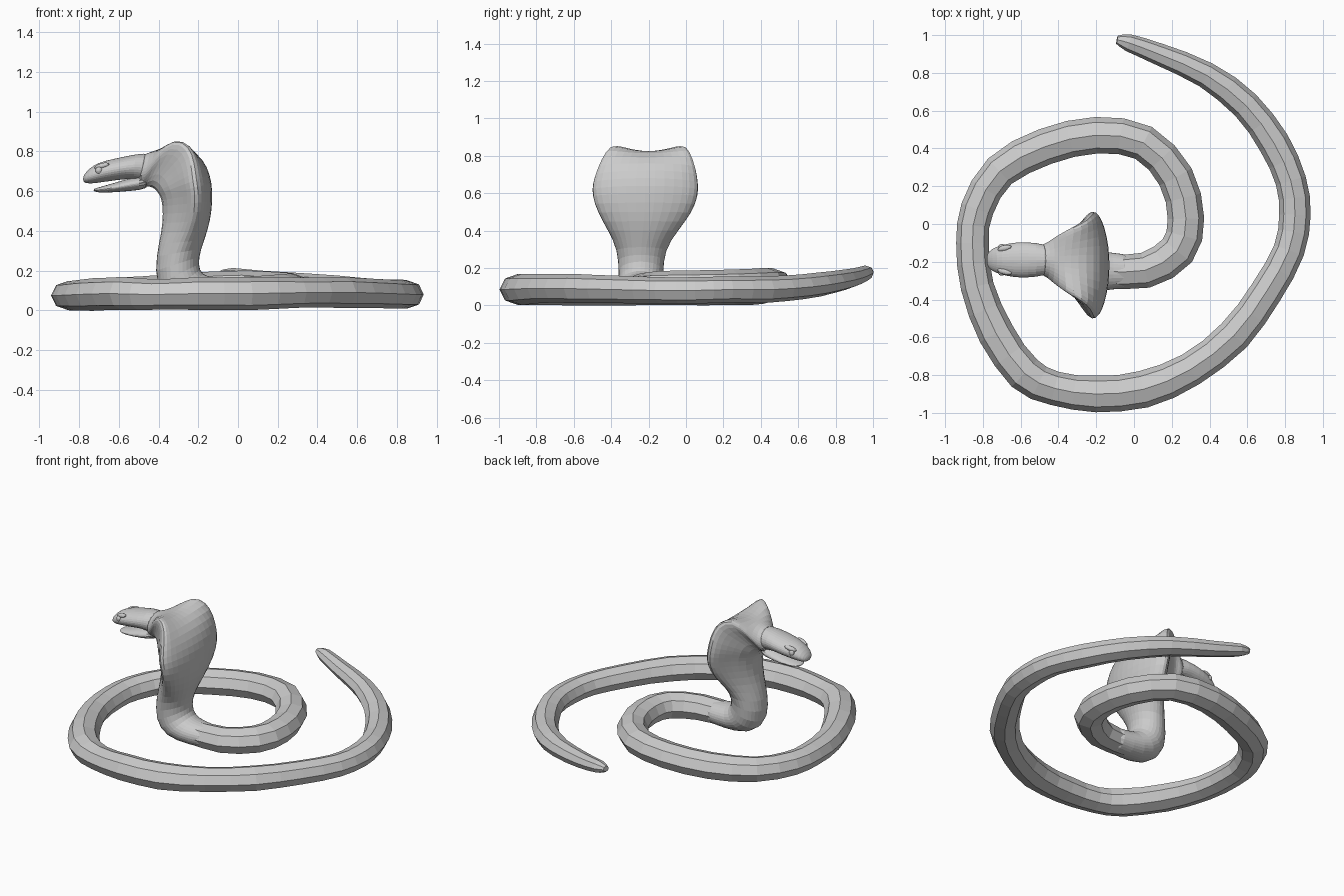
import bpy
import bmesh
import math
import random
from mathutils import Vector

if "Cube" in bpy.data.objects:
    bpy.data.objects.remove(bpy.data.objects["Cube"], do_unlink=True)

random.seed(4)


def make_material(name, color):
    mat = bpy.data.materials.new(name)
    mat.use_nodes = True
    mat.diffuse_color = color
    mat.node_tree.nodes["Principled BSDF"].inputs["Base Color"].default_value = color
    return mat


GREY = make_material("plain grey", (0.6, 0.6, 0.6, 1))


def loft(name, rings, subdivide=0):
    """Skin a list of closed rings, cap both ends and add the object."""
    bm = bmesh.new()
    loops = [[bm.verts.new(p) for p in ring] for ring in rings]
    count = len(loops[0])
    for a, b in zip(loops, loops[1:]):
        for i in range(count):
            j = (i + 1) % count
            bm.faces.new((a[i], a[j], b[j], b[i]))
    bm.faces.new(loops[0])
    bm.faces.new(loops[-1])
    bmesh.ops.recalc_face_normals(bm, faces=bm.faces)
    mesh = bpy.data.meshes.new(name)
    bm.to_mesh(mesh)
    bm.free()
    mesh.materials.append(GREY)
    obj = bpy.data.objects.new(name, mesh)
    bpy.context.collection.objects.link(obj)
    if subdivide:
        mod = obj.modifiers.new("rounding", 'SUBSURF')
        mod.levels = mod.render_levels = subdivide
    return obj


def catmull(points, steps):
    """Sample a smooth path through points of any dimension."""
    pts = [Vector(p) for p in points]
    pts = [pts[0]] + pts + [pts[-1]]
    out = []
    for p, q, r, s in zip(pts, pts[1:], pts[2:], pts[3:]):
        for k in range(steps):
            t = k / steps
            out.append((q * 2 + (r - p) * t + (p * 2 - q * 5 + r * 4 - s) * t**2
                        + (q * 3 - p - r * 3 + s) * t**3) / 2)
    return out + [pts[-1]]


# Coiled body and tail: x, y, z and radius along the path
coil = [(-.15, -.25, .09, .09), (.06, -.245, .09, .095), (.23, -.14, .1, .1),
        (.275, .03, .105, .095), (.22, .25, .11, .095), (.05, .43, .12, .095),
        (-.2, .47, .11, .098), (-.47, .41, .09, .098), (-.71, .28, .08, .09),
        (-.83, .08, .075, .087), (-.855, -.1, .075, .087), (-.83, -.33, .075, .087),
        (-.73, -.58, .08, .095), (-.58, -.79, .085, .098), (-.42, -.87, .08, .09),
        (-.2, -.9, .085, .097), (.05, -.875, .085, .097), (.3, -.77, .09, .09),
        (.53, -.59, .09, .09), (.7, -.36, .085, .085), (.82, -.14, .08, .083),
        (.852, .05, .08, .083), (.83, .23, .085, .083), (.74, .43, .085, .083),
        (.59, .63, .1, .08), (.38, .79, .125, .07), (.13, .9, .15, .058),
        (-.03, .96, .175, .045), (-.09, .975, .183, .022)]

path = catmull(coil, 2)
SIDES = 8
body_rings = []
for i, p in enumerate(path):
    tangent = (path[min(i + 1, len(path) - 1)] - path[max(i - 1, 0)]).to_3d().normalized()
    side = tangent.cross(Vector((0, 0, 1))).normalized()
    up = side.cross(tangent)
    radius = p[3] * random.uniform(.98, 1.02)
    ring = []
    for k in range(SIDES):
        a = math.tau * k / SIDES
        ring.append(p.to_3d() + side * math.sin(a) * radius + up * math.cos(a) * radius * .85)
    body_rings.append(ring)
loft("coiled_body", body_rings)

# Half section of the spread hood: sideways fraction, back-to-front fraction
HOOD = [(0, 0), (.35, .02), (.7, .1), (.92, .2), (1, .33),
        (.85, .47), (.6, .63), (.35, .88), (0, 1)]


def section(bx, bz, fx, fz, half, mid, spread=0, lift=0):
    """Ring between a back point and a front point, blending oval and hood."""
    right, left = [], []
    last = len(HOOD) - 1
    for i, (hu, hv) in enumerate(HOOD):
        a = math.pi * i / last
        u = math.sin(a) * (1 - spread) + hu * spread
        v = (1 - math.cos(a)) / 2 * (1 - spread) + hv * spread
        v -= lift * u * u
        x, z = bx + (fx - bx) * v, bz + (fz - bz) * v
        right.append((x, mid - u * half, z))
        left.append((x, mid + u * half, z))
    return right + left[-2:0:-1]


# Raised neck and hood: back x z, front x z, half width, middle y, spread, lobe lift
neck = [(.02, .165, .02, .015, .09, -.25), (-.12, .165, -.15, .01, .1, -.25),
        (-.18, .18, -.33, .02, .118, -.245), (-.2, .23, -.42, .12, .122, -.24),
        (-.185, .31, -.415, .28, .128, -.24, .1), (-.15, .4, -.392, .39, .19, -.23, .6),
        (-.13, .5, -.385, .49, .262, -.22, .9), (-.126, .6, -.395, .56, .294, -.218, 1),
        (-.137, .68, -.41, .585, .294, -.218, 1), (-.175, .765, -.425, .6, .275, -.21, 1, .1),
        (-.25, .82, -.44, .608, .235, -.205, 1, .33), (-.34, .826, -.455, .612, .19, -.2, 1, .5),
        (-.4, .812, -.468, .615, .135, -.195, .7, .2), (-.44, .798, -.48, .62, .09, -.19),
        (-.5, .78, -.51, .64, .08, -.19)]
loft("neck_and_hood", [section(*row) for row in neck], 1)

# Head: the upper half and a slightly opened jaw
MID = -.19
skull = [(-.42, .8, -.46, .63, .08), (-.52, .787, -.52, .665, .092), (-.6, .769, -.61, .655, .098),
         (-.67, .755, -.68, .645, .087), (-.73, .732, -.737, .637, .07),
         (-.768, .695, -.768, .64, .048), (-.78, .672, -.78, .65, .02)]
jaw = [(-.44, .69, -.44, .61, .07), (-.55, .665, -.55, .6, .08), (-.64, .637, -.64, .593, .072),
       (-.7, .62, -.7, .592, .054), (-.728, .612, -.728, .6, .028)]
for part, rows in (("upper_head", skull), ("lower_jaw", jaw)):
    loft(part, [section(*row, MID) for row in rows], 1)


def ball(name, place, scale):
    bpy.ops.mesh.primitive_uv_sphere_add(segments=12, ring_count=8, radius=1, location=place)
    obj = bpy.context.object
    obj.name = name
    obj.scale = scale
    obj.data.materials.append(GREY)
    return obj


# Eyes under low brow ridges
for label, sign in (("right", -1), ("left", 1)):
    ball(label + "_eye", (-.7, MID + sign * .07, .705), (.018, .014, .018))
    brow = ball(label + "_brow", (-.685, MID + sign * .062, .727), (.04, .016, .014))
    brow.rotation_euler = (0, -.25, sign * .25)
